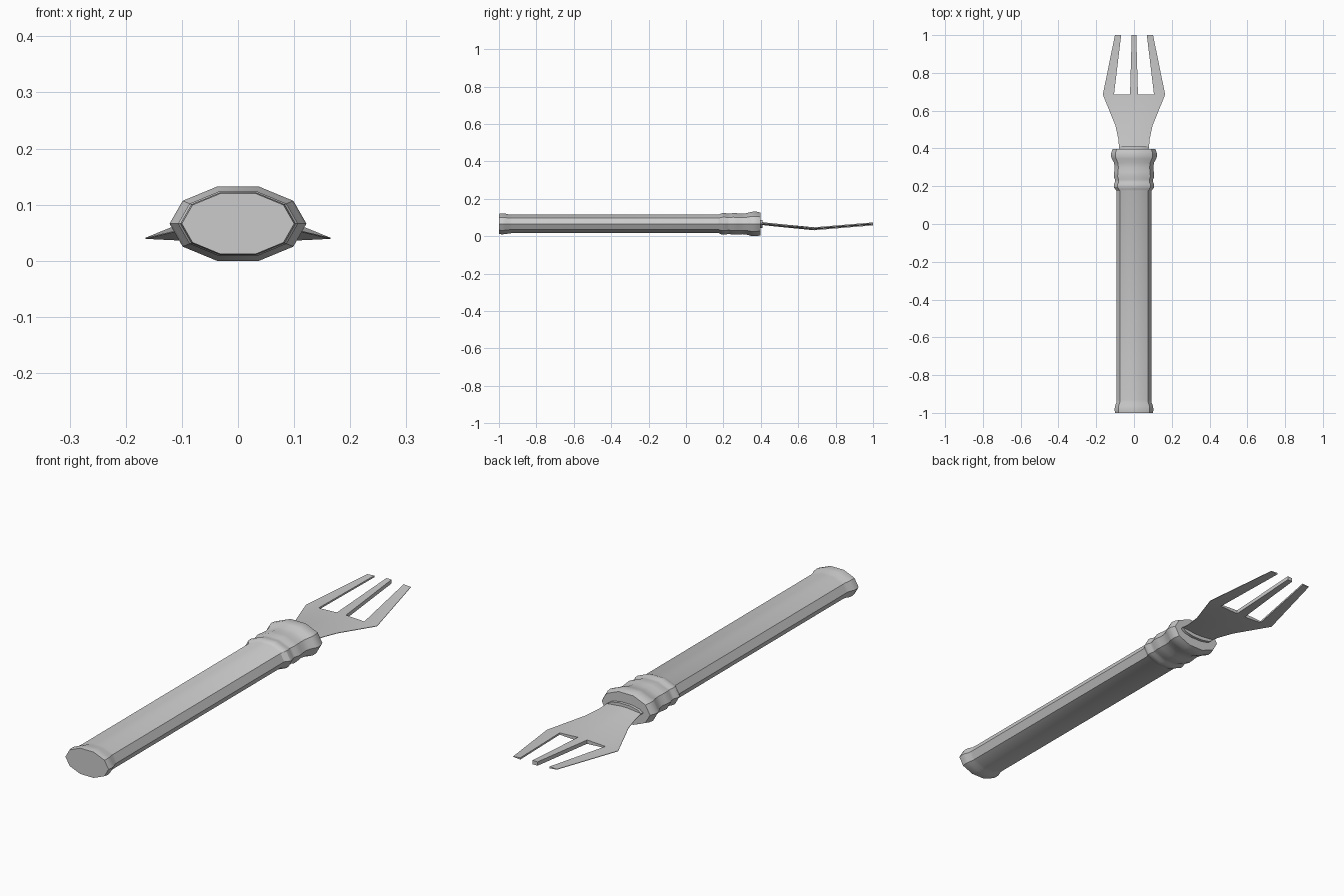
import bpy, bmesh, math

if "Cube" in bpy.data.objects:
    bpy.data.objects.remove(bpy.data.objects["Cube"])

ZC = 0.066       # height of the handle axis
FLAT = 0.569     # handle height / width ratio


def finish(name, bm):
    bmesh.ops.recalc_face_normals(bm, faces=bm.faces[:])
    mesh = bpy.data.meshes.new(name)
    bm.to_mesh(mesh)
    bm.free()
    ob = bpy.data.objects.new(name, mesh)
    bpy.context.collection.objects.link(ob)
    bpy.ops.object.select_all(action='DESELECT')
    ob.select_set(True)
    bpy.context.view_layer.objects.active = ob
    bpy.ops.object.shade_smooth_by_angle(angle=math.radians(30))
    return ob


def loft(name, profile, sides=10, flat=FLAT):
    """Loft flattened polygon rings along y from (y, radius) pairs."""
    bm = bmesh.new()
    rings = []
    for y, r in profile:
        angles = [2 * math.pi * i / sides for i in range(sides)]
        rings.append([bm.verts.new((r * math.cos(a), y, ZC + r * flat * math.sin(a)))
                      for a in angles])
    for a, b in zip(rings, rings[1:]):
        for i in range(sides):
            j = (i + 1) % sides
            bm.faces.new((a[i], a[j], b[j], b[i]))
    bm.faces.new(rings[0])
    bm.faces.new(rings[-1])
    return finish(name, bm)


# Turned handle: flared butt, straight grip, ringed collar
loft("handle", [
    (-1.0, 0.100), (-0.985, 0.103), (-0.965, 0.101), (-0.945, 0.093), (-0.93, 0.092),
    (0.175, 0.092), (0.185, 0.100), (0.195, 0.107), (0.21, 0.107), (0.222, 0.101),
    (0.235, 0.101), (0.25, 0.107), (0.275, 0.105), (0.30, 0.102), (0.325, 0.106),
    (0.345, 0.117), (0.36, 0.122), (0.38, 0.120), (0.398, 0.112)])

# Small plate where the blade enters the handle
loft("ferrule", [(0.38, 0.08), (0.41, 0.08)], flat=0.28)

# Fork: rows of (y, z, column half-widths from centre to edge)
rows = [(0.39, 0.070, (0.013, 0.050, 0.078)),
        (0.45, 0.063, (0.014, 0.056, 0.083)),
        (0.52, 0.056, (0.016, 0.062, 0.098)),
        (0.685, 0.040, (0.021, 0.106, 0.165)),
        (1.0, 0.066, (0.012, 0.068, 0.101))]
bm = bmesh.new()
top, under = [], {}
for y, z, (a, b, c) in rows:
    line = []
    for x in (-c, -b, -a, a, b, c):
        h = 0.001 + 0.008 * (1 - abs(x) / c)      # blade thins toward its edge
        v = bm.verts.new((x, y, z + h))
        under[v] = bm.verts.new((x, y, z - h))
        line.append(v)
    top.append(line)
faces = []
for k in range(len(rows) - 1):
    columns = (0, 2, 4) if k == len(rows) - 2 else range(5)   # last row is the tines
    for i in columns:
        faces.append(bm.faces.new((top[k][i], top[k][i + 1], top[k + 1][i + 1], top[k + 1][i])))
rim = [tuple(e.verts) for e in bm.edges if e.is_boundary]
for f in faces:
    bm.faces.new([under[v] for v in reversed(f.verts)])
for u, v in rim:
    bm.faces.new((u, v, under[v], under[u]))
finish("fork_blade", bm)
